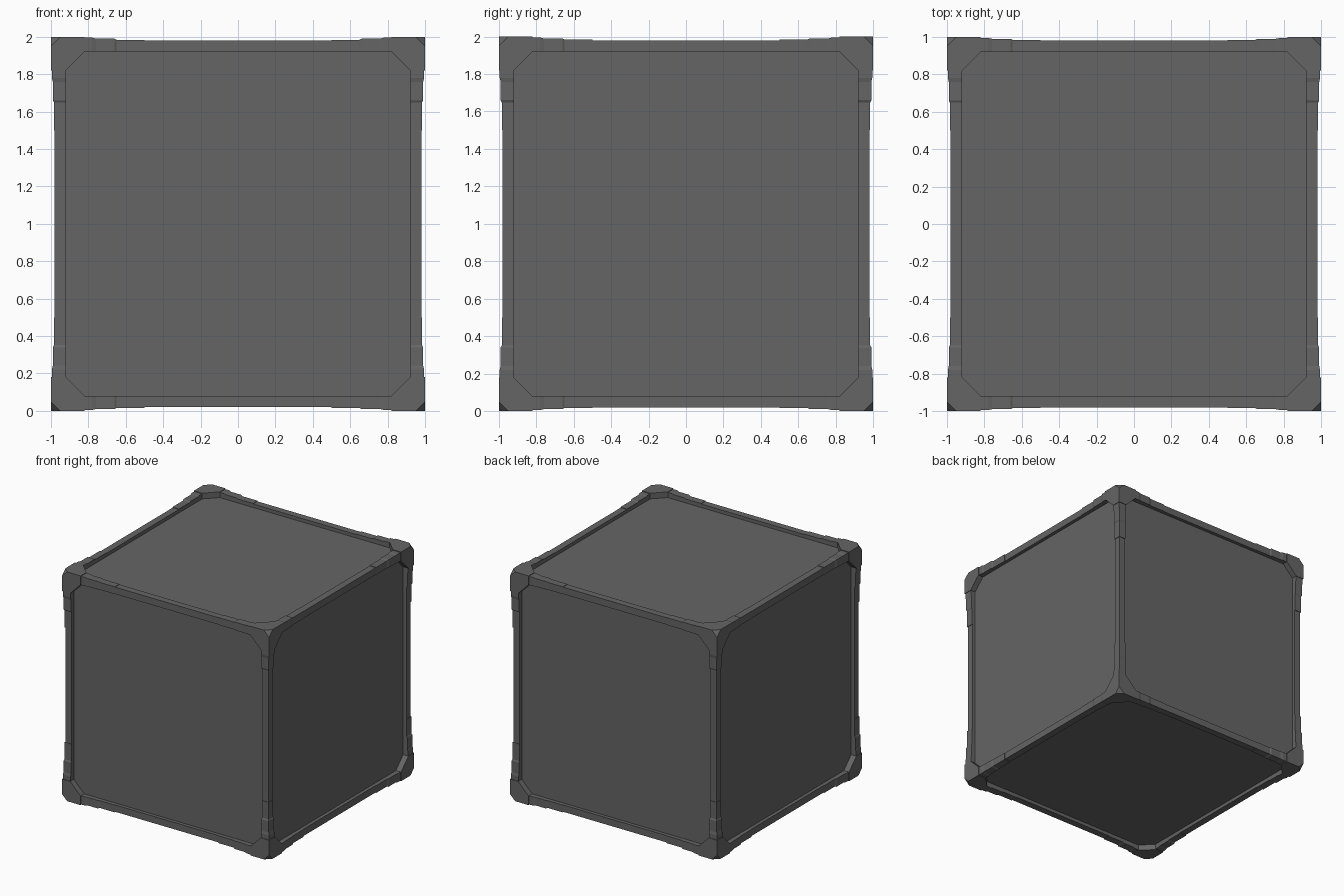
import bpy
import bmesh
from itertools import product, permutations
from mathutils import Vector

if "Cube" in bpy.data.objects:
    bpy.data.objects.remove(bpy.data.objects["Cube"], do_unlink=True)

grey = bpy.data.materials.new("dark_grey_metal")
grey.use_nodes = True
colour = (0.13, 0.13, 0.13, 1)
grey.diffuse_color = colour
grey.node_tree.nodes["Principled BSDF"].inputs["Base Color"].default_value = colour

CENTRE = Vector((0, 0, 1))


def hull(name, points):
    """Convex solid around the given points."""
    bm = bmesh.new()
    for p in points:
        bm.verts.new(Vector(p) + CENTRE)
    res = bmesh.ops.convex_hull(bm, input=bm.verts)
    spare = {g for g in res["geom_interior"] + res["geom_unused"]
             if isinstance(g, bmesh.types.BMVert)}
    bmesh.ops.delete(bm, geom=list(spare), context="VERTS")
    bmesh.ops.dissolve_limit(bm, angle_limit=0.01, verts=bm.verts, edges=bm.edges)
    bmesh.ops.recalc_face_normals(bm, faces=bm.faces)
    mesh = bpy.data.meshes.new(name)
    bm.to_mesh(mesh)
    bm.free()
    mesh.materials.append(grey)
    obj = bpy.data.objects.new(name, mesh)
    bpy.context.collection.objects.link(obj)
    return obj


def beam(name, axis, su, sv, stations):
    """Square bar along an axis; stations are (position, outer face)."""
    inner = 0.92
    points = []
    for pos, outer in stations:
        for a, b in product((inner, outer), repeat=2):
            p = [su * a, sv * b]
            p.insert(axis, pos)
            points.append(p)
    return hull(name, points)


# Recessed panels on all six sides
PANEL = 0.95
hull("recessed_panels", product((-PANEL, PANEL), repeat=3))

# Edge rails with stepped bracket arms at both ends
for axis in range(3):
    for su, sv in product((-1, 1), repeat=2):
        beam("edge_rail", axis, su, sv, [(-0.85, 0.98), (0.85, 0.98)])
        for s in (-1, 1):
            beam("arm_tip", axis, su, sv, [(s * 0.5, 0.984), (s * 0.7, 0.984)])
            beam("bracket_arm", axis, su, sv,
                 [(s * 0.645, 0.982), (s * 0.66, 0.99), (s * 0.85, 0.99)])
            beam("arm_collar", axis, su, sv,
                 [(s * 0.75, 0.988), (s * 0.78, 0.995), (s * 0.85, 0.995)])

# Corner caps: gusseted inside, clipped at the outer tip
NEAR, MID, TIP = 0.82, 0.92, 0.95
profile = set()
for triple in ((1, 1, NEAR), (1, MID, NEAR), (PANEL, MID, NEAR), (TIP, 1, 1)):
    profile |= set(permutations(triple))
for signs in product((-1, 1), repeat=3):
    hull("corner_cap", [[s * c for s, c in zip(signs, p)] for p in sorted(profile)])
